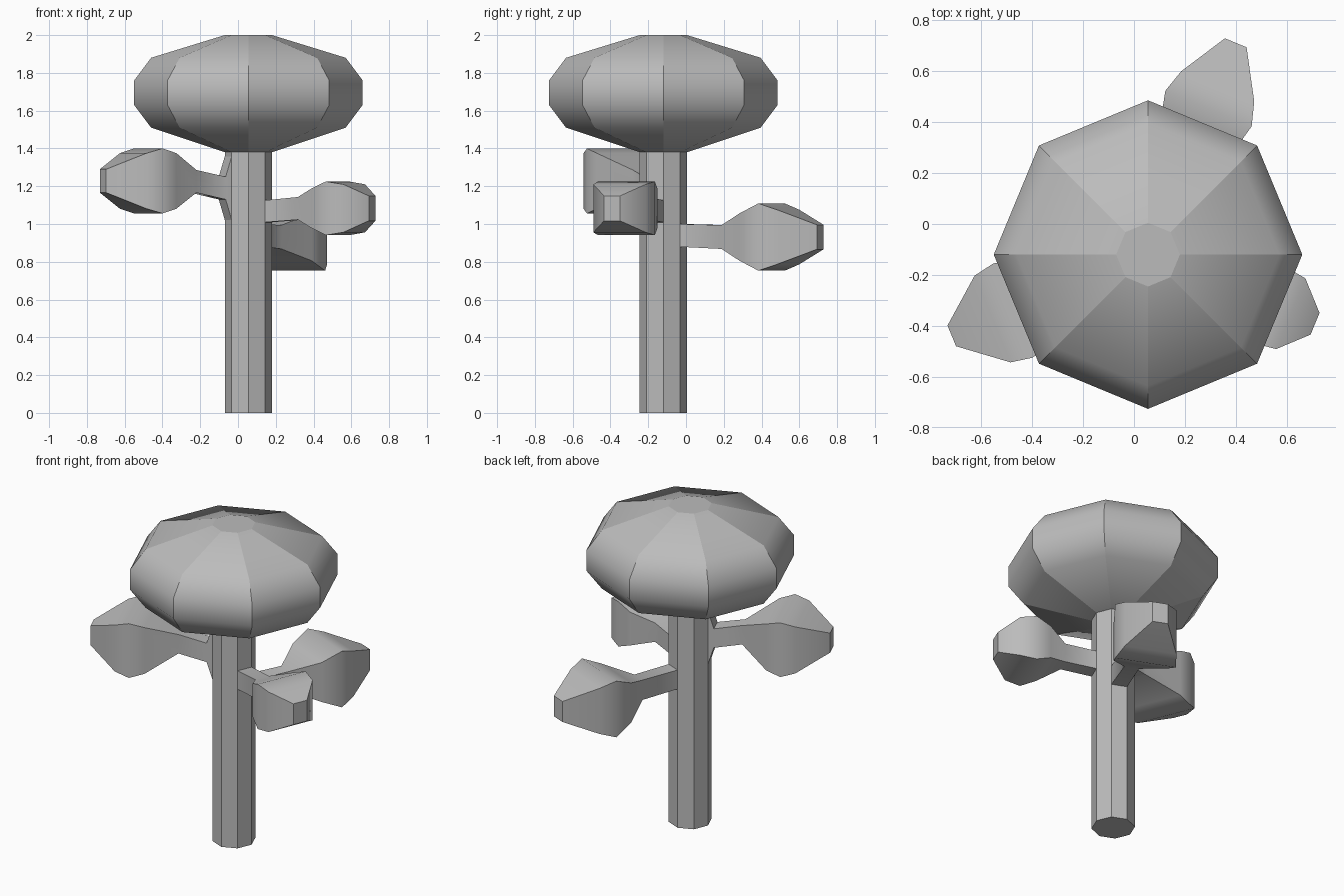
import bpy, bmesh
from math import sin, cos, pi, radians
from mathutils import Vector

cube = bpy.data.objects.get("Cube")
if cube:
    bpy.data.objects.remove(cube, do_unlink=True)

grey = bpy.data.materials.new("plain grey")
grey.use_nodes = True
grey.diffuse_color = (0.5, 0.5, 0.5, 1)
grey.node_tree.nodes["Principled BSDF"].inputs["Base Color"].default_value = (0.5, 0.5, 0.5, 1)

AXIS = Vector((0.055, -0.12, 0))  # centre line of the trunk


def loft(name, rings, smooth_angle, keep_ribs=False):
    """Skin a list of equal-sized rings, cap both ends, smooth shallow edges."""
    bm = bmesh.new()
    rows = [[bm.verts.new(p) for p in ring] for ring in rings]
    n = len(rows[0])
    for a, b in zip(rows, rows[1:]):
        for i in range(n):
            j = (i + 1) % n
            bm.faces.new((a[i], a[j], b[j], b[i]))
    caps = [bm.faces.new(rows[0][::-1]), bm.faces.new(rows[-1])]
    bmesh.ops.recalc_face_normals(bm, faces=bm.faces)
    for f in bm.faces:
        f.smooth = True
    for e in bm.edges:
        rib = keep_ribs and abs(e.verts[0].co.z - e.verts[1].co.z) > 0.001
        capped = any(f in caps for f in e.link_faces)
        e.smooth = e.calc_face_angle(0) < radians(smooth_angle) and not rib and not capped
    mesh = bpy.data.meshes.new(name)
    bm.to_mesh(mesh)
    bm.free()
    mesh.materials.append(grey)
    obj = bpy.data.objects.new(name, mesh)
    bpy.context.collection.objects.link(obj)
    return obj


def octagon(r, z):
    return [AXIS + Vector((r * cos(i * pi / 4), r * sin(i * pi / 4), z)) for i in range(8)]


def branch(name, angle, stations):
    """Stations: distance from trunk, half width, centre height, half height."""
    a = radians(angle)
    out, side = Vector((cos(a), sin(a), 0)), Vector((-sin(a), cos(a), 0))
    rings = []
    for r, w, z, h in stations:
        mid = AXIS + out * r + Vector((0, 0, z))
        rings.append([mid + side * w * s + Vector((0, 0, h * t))
                      for s, t in ((-1, -1), (1, -1), (1, 1), (-1, 1))])
    return loft(name, rings, 44)


# Trunk and crown
loft("trunk", [octagon(0.125, 0), octagon(0.125, 1.39)], 10)
crown = [(0.125, 1.38), (0.515, 1.51), (0.605, 1.63),
         (0.605, 1.76), (0.515, 1.88), (0.125, 2.0)]
loft("crown", [octagon(r, z) for r, z in crown], 44, keep_ribs=True)

# Side branches, each a stem that swells into a leaf cluster
branch("right_branch", 202.5, [
    (0.11, 0.048, 1.19, 0.185), (0.15, 0.048, 1.19, 0.06), (0.316, 0.044, 1.226, 0.06),
    (0.487, 0.18, 1.228, 0.147), (0.574, 0.2, 1.228, 0.172),
    (0.66, 0.184, 1.228, 0.147), (0.833, 0.044, 1.228, 0.062)])
branch("left_branch", -22.5, [
    (0.1, 0.048, 1.066, 0.058), (0.303, 0.046, 1.083, 0.06),
    (0.42, 0.14, 1.083, 0.105), (0.511, 0.163, 1.083, 0.142),
    (0.606, 0.15, 1.083, 0.127), (0.709, 0.046, 1.083, 0.066)])
branch("back_branch", 67.5, [
    (0.1, 0.048, 0.94, 0.06), (0.352, 0.044, 0.931, 0.063),
    (0.5, 0.155, 0.931, 0.125), (0.62, 0.183, 0.931, 0.178),
    (0.714, 0.155, 0.931, 0.145), (0.899, 0.046, 0.931, 0.065)])
